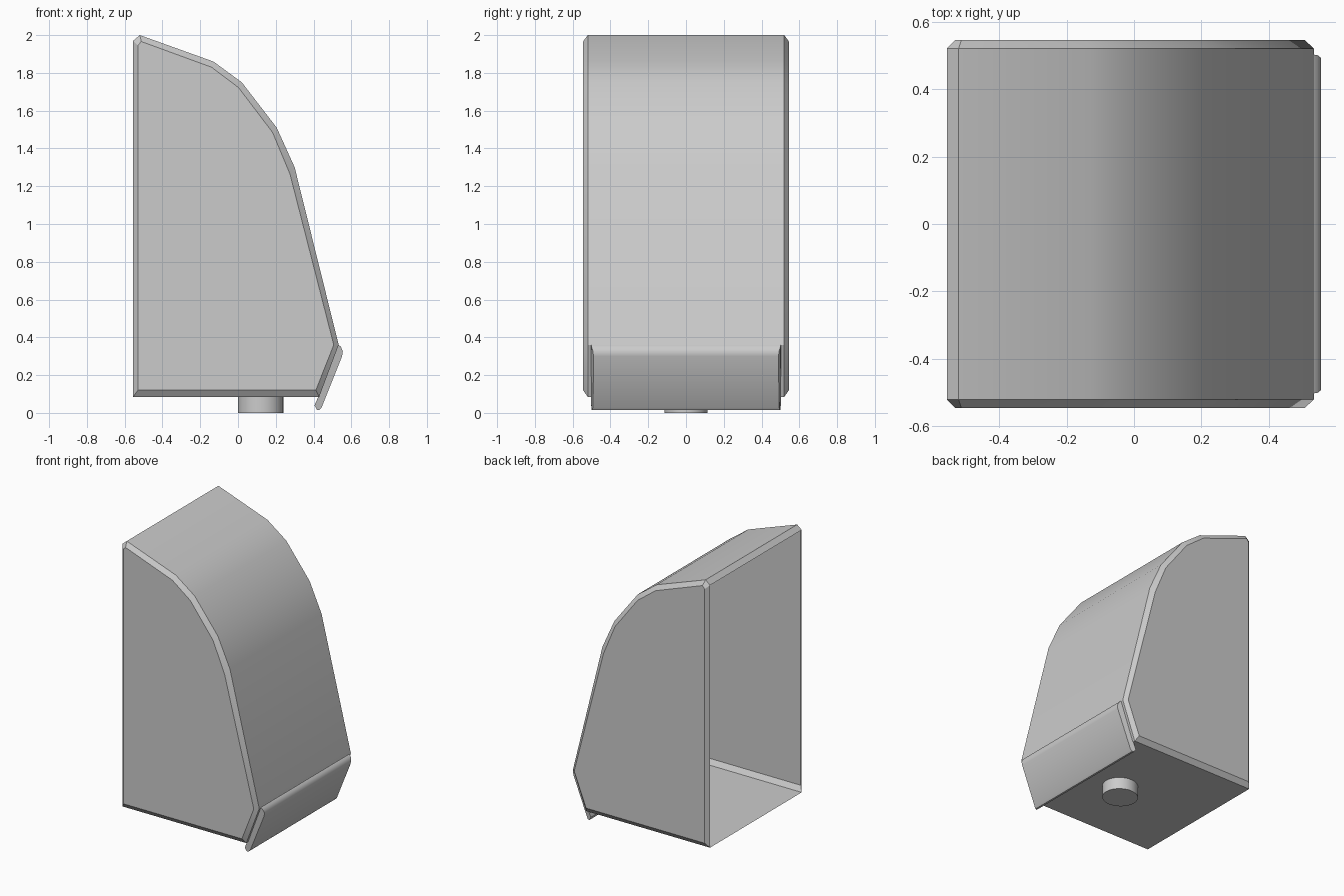
import bpy, bmesh, math

if "Cube" in bpy.data.objects:
    bpy.data.objects.remove(bpy.data.objects["Cube"])


def finish(name, bm, angle=30):
    bmesh.ops.recalc_face_normals(bm, faces=bm.faces)
    mesh = bpy.data.meshes.new(name)
    bm.to_mesh(mesh)
    bm.free()
    ob = bpy.data.objects.new(name, mesh)
    bpy.context.collection.objects.link(ob)
    bpy.ops.object.select_all(action='DESELECT')
    ob.select_set(True)
    bpy.context.view_layer.objects.active = ob
    bpy.ops.object.shade_smooth_by_angle(angle=math.radians(angle))
    return ob


def loft(name, rings, skip=(), angle=30):
    """Join (x, y, z) rings in order, cap both ends; skip = open (ring, side) quads."""
    bm = bmesh.new()
    loops = [[bm.verts.new(p) for p in ring] for ring in rings]
    for r, (a, b) in enumerate(zip(loops, loops[1:])):
        n = len(a)
        for i in range(n):
            if (r, i) not in skip:
                j = (i + 1) % n
                bm.faces.new((a[i], a[j], b[j], b[i]))
    bm.faces.new(loops[0])
    bm.faces.new(loops[-1])
    return finish(name, bm, angle)


def ring(profile, y):
    return [(x, y, z) for x, z in profile]


# housing: thin shell with chamfered sides and an open back
outer = [(-0.555, 0.085), (0.43, 0.085), (0.533, 0.36), (0.30, 1.30),
         (0.205, 1.51), (0.02, 1.75), (-0.13, 1.86), (-0.52, 2.0), (-0.555, 1.97)]
inner = [(-0.53, 0.12), (0.412, 0.12), (0.507, 0.36), (0.275, 1.265),
         (0.183, 1.485), (0.003, 1.722), (-0.14, 1.83), (-0.512, 1.966), (-0.53, 1.945)]
back_side = len(outer) - 1
loft("dispenser_housing",
     [ring(inner, -0.545), ring(outer, -0.52), ring(outer, 0.52), ring(inner, 0.545)],
     skip={(1, back_side)})

# push plate: slanted bar with rounded ends and narrower front (x, z, half width)
plate = [(0.533, 0.36, 0.502), (0.545, 0.35, 0.50), (0.555, 0.325, 0.492),
         (0.551, 0.30, 0.49), (0.443, 0.03, 0.492), (0.432, 0.016, 0.497),
         (0.418, 0.016, 0.50), (0.405, 0.04, 0.502), (0.425, 0.085, 0.502)]
loft("push_plate", [[(x, s * w, z) for x, z, w in plate] for s in (-1, 1)], angle=40)

# outlet nozzle under the housing
circle = [(0.12 + 0.12 * math.cos(math.tau * i / 32), 0.115 * math.sin(math.tau * i / 32))
          for i in range(32)]
loft("outlet_nozzle", [[(x, y, z) for x, y in circle] for z in (0.0, 0.086)])
